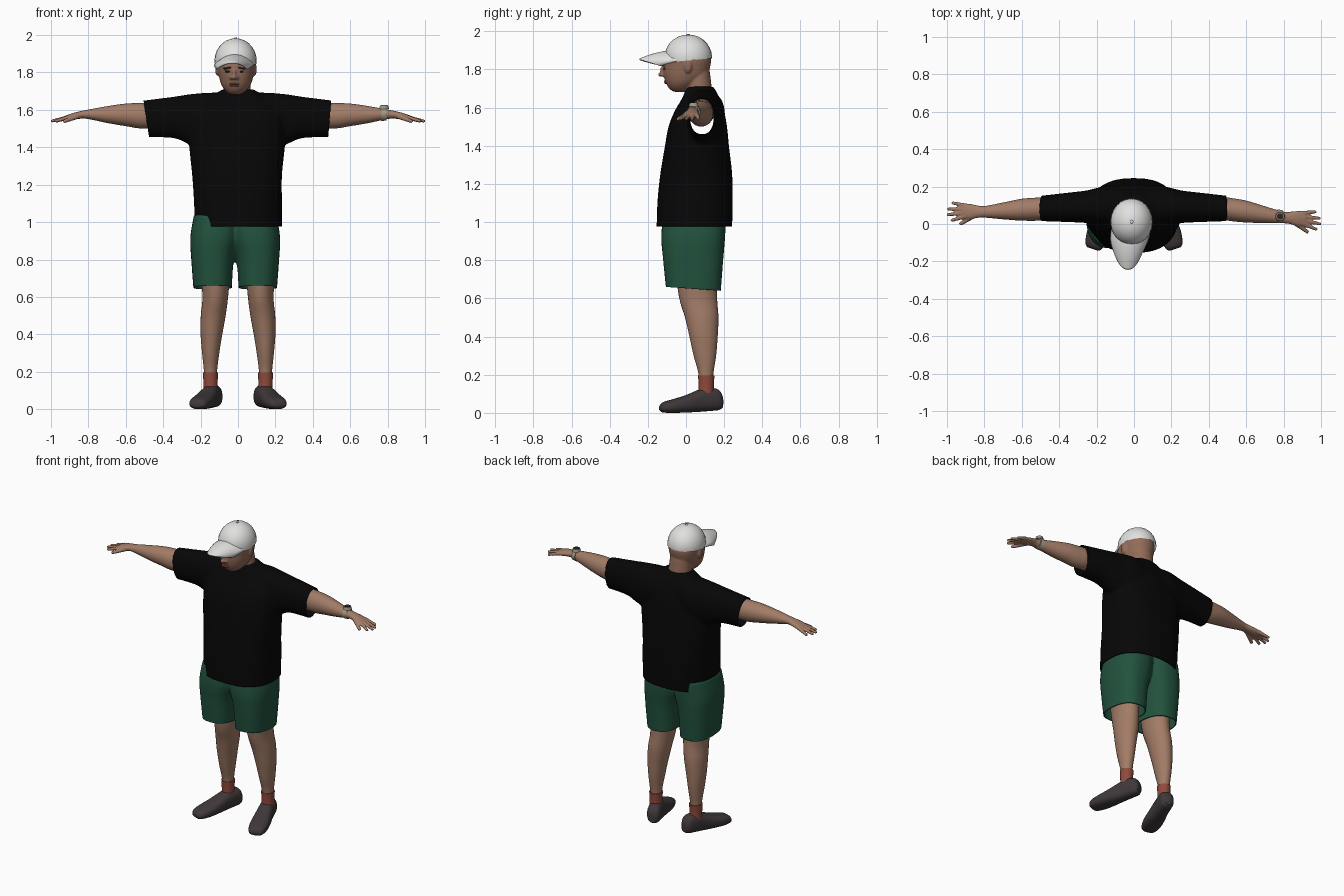
import bpy, bmesh
from math import sin, cos, pi, copysign, radians
from mathutils import Matrix, Vector

if "Cube" in bpy.data.objects:
    bpy.data.objects.remove(bpy.data.objects["Cube"])


def material(name, r, g, b):
    m = bpy.data.materials.new(name)
    m.use_nodes = True
    m.diffuse_color = (r, g, b, 1)
    bsdf = m.node_tree.nodes["Principled BSDF"]
    bsdf.inputs["Base Color"].default_value = (r, g, b, 1)
    bsdf.inputs["Roughness"].default_value = 0.8
    return m


SKIN = material("skin", 0.36, 0.2, 0.135)
FACE = material("face skin", 0.29, 0.15, 0.1)
BLACK = material("shirt black", 0.002, 0.002, 0.002)
GREEN = material("shorts green", 0.016, 0.085, 0.048)
RED = material("sock red", 0.28, 0.07, 0.045)
GREY = material("shoe grey", 0.05, 0.04, 0.042)
WHITE = material("cap white", 0.75, 0.75, 0.74)
METAL = material("watch metal", 0.36, 0.32, 0.25)
DARK = material("brow dark", 0.03, 0.018, 0.013)
LIPS = material("lips", 0.24, 0.1, 0.075)

ORDER = {"x": (2, 0, 1), "y": (0, 2, 1), "z": (0, 1, 2)}


def loft(bm, axis, rows, power=1.0, sides=32, steps=5):
    """Closed tube through rows of (position, min a, max a, min b, max b)."""
    rows = [Vector(r) for r in rows]
    smooth = []
    for i in range(len(rows) - 1):
        p0, p1, p2, p3 = rows[max(i - 1, 0)], rows[i], rows[i + 1], rows[min(i + 2, len(rows) - 1)]
        for k in range(steps):
            t = k / steps
            smooth.append(p1 + (p2 - p0) * (t / 2) + (p0 * 2 - p1 * 5 + p2 * 4 - p3) * (t * t / 2)
                          + (p1 * 3 - p0 - p2 * 3 + p3) * (t ** 3 / 2))
    smooth.append(rows[-1])
    rings = []
    for pos, a0, a1, b0, b1 in smooth:
        ring = []
        for k in range(sides):
            c, s = cos(2 * pi * k / sides), sin(2 * pi * k / sides)
            a = (a0 + a1) / 2 + (a1 - a0) / 2 * copysign(abs(c) ** power, c)
            b = (b0 + b1) / 2 + (b1 - b0) / 2 * copysign(abs(s) ** power, s)
            ring.append(bm.verts.new([(a, b, pos)[j] for j in ORDER[axis]]))
        rings.append(ring)
    for r, q in zip(rings, rings[1:]):
        for k in range(sides):
            n = (k + 1) % sides
            bm.faces.new((r[k], r[n], q[n], q[k]))
    bm.faces.new(rings[0])
    bm.faces.new(rings[-1])


def ball(bm, centre, size, turn=0):
    m = Matrix.Translation(centre) @ Matrix.Rotation(turn, 4, "Y") @ Matrix.Diagonal((*size, 1))
    bmesh.ops.create_uvsphere(bm, u_segments=24, v_segments=14, radius=1, matrix=m)


def finger(bm, start, end, r):
    """Tapered capsule of overlapping balls."""
    a, b = Vector(start), Vector(end)
    for k in range(9):
        q = r * (1 - 0.035 * k)
        ball(bm, a.lerp(b, k / 8), (q, q, q))


def cut(bm, point, normal):
    bmesh.ops.bisect_plane(bm, geom=bm.verts[:] + bm.edges[:] + bm.faces[:],
                           plane_co=point, plane_no=normal, clear_outer=True)


def finish(name, bm, mat, voxel=0, soften=4, cuts=(), thick=0):
    """Fuse overlapping forms, trim openings and give cloth a thickness."""
    bmesh.ops.recalc_face_normals(bm, faces=bm.faces[:])
    me = bpy.data.meshes.new(name)
    bm.to_mesh(me)
    bm.free()
    ob = bpy.data.objects.new(name, me)
    bpy.context.collection.objects.link(ob)
    if voxel:
        rm = ob.modifiers.new("fuse", "REMESH")
        rm.mode, rm.voxel_size = "VOXEL", voxel
        sm = ob.modifiers.new("soften", "SMOOTH")
        sm.factor, sm.iterations = 0.5, soften
        bpy.context.view_layer.update()
        ob.data = bpy.data.meshes.new_from_object(
            ob.evaluated_get(bpy.context.evaluated_depsgraph_get()))
        ob.modifiers.clear()
    if cuts:
        b2 = bmesh.new()
        b2.from_mesh(ob.data)
        for point, normal in cuts:
            cut(b2, point, normal)
        b2.to_mesh(ob.data)
        b2.free()
    if thick:
        so = ob.modifiers.new("cloth", "SOLIDIFY")
        so.thickness, so.offset = thick, -1
    ob.data.materials.clear()
    ob.data.materials.append(mat)
    for p in ob.data.polygons:
        p.use_smooth = True
    bpy.context.view_layer.objects.active = ob
    bpy.ops.object.select_all(action="DESELECT")
    ob.select_set(True)
    bpy.ops.object.shade_smooth_by_angle(angle=radians(50))
    return ob


# Shirt: torso and sleeves fused, then opened at hem and cuffs
bm = bmesh.new()
loft(bm, "z", [(.93, -.23, .235, -.155, .24), (1.1, -.235, .235, -.15, .245), (1.25, -.245, .235, -.135, .242),
               (1.4, -.26, .25, -.11, .225), (1.5, -.26, .25, -.092, .215), (1.58, -.24, .24, -.06, .2),
               (1.65, -.165, .165, -.02, .175), (1.71, -.085, .085, .005, .145)], .82, 48)
sleeve = [(0, 0, .18, 1.45, 1.685), (.13, -.01, .205, 1.42, 1.693), (.25, .005, .18, 1.415, 1.685),
          (.35, .01, .168, 1.45, 1.67), (.55, .017, .145, 1.452, 1.645)]
for s in (1, -1):
    loft(bm, "x", [(s * r[0], *r[1:]) for r in sleeve], .9)
finish("shirt", bm, BLACK, .011, 6, [((0, 0, .977), (0, 0, -1)), ((.49, 0, 1.55), (1, 0, -.08)),
                                     ((-.49, 0, 1.55), (-1, 0, -.15))], .006)

# Shorts: two wide legs merging at the hips
bm = bmesh.new()
for s in (1, -1):
    loft(bm, "z", [(z, *sorted((s * a - .015, s * b - .015)), c, d) for z, a, b, c, d in (
        (.6, .02, .22, -.1, .18), (.8, .008, .235, -.12, .195), (.92, -.02, .24, -.13, .205),
        (1.04, -.02, .22, -.12, .21))], .82)
finish("shorts", bm, GREEN, .009, 5, [((0, .04, .65), (0, -.07, -1))], .006)

# Legs, socks and shoes
for s, side in ((1, "left"), (-1, "right")):
    bm = bmesh.new()
    loft(bm, "z", [(z, *sorted((s * a, s * b)), c, d) for z, a, b, c, d in (
        (.1, .112, .178, .068, .14), (.2, .112, .182, .066, .143), (.3, .1, .192, .04, .158),
        (.4, .084, .2, .018, .166), (.5, .066, .199, -.005, .17), (.6, .053, .19, -.035, .163),
        (.75, .04, .2, -.055, .16), (.9, .03, .2, -.06, .15))])
    finish(side + "_leg", bm, SKIN)
    bm = bmesh.new()
    loft(bm, "z", [(z, s * .147 - w, s * .147 + w, .104 - w, .104 + w * 1.1)
                   for z, w in ((.06, .038), (.14, .038), (.195, .041))])
    finish(side + "_sock", bm, RED)
    bm = bmesh.new()
    loft(bm, "y", [(-.172, -.03, .03, .012, .035), (-.155, -.047, .047, .002, .056), (-.1, -.058, .058, 0, .072),
                   (-.03, -.056, .056, .002, .093), (.05, -.048, .048, .006, .125), (.1, -.046, .046, .01, .132),
                   (.145, -.041, .041, .014, .122), (.166, -.025, .025, .025, .09)], .8)
    bmesh.ops.transform(bm, verts=bm.verts[:], matrix=Matrix.Translation((s * .167, .03, 0))
                        @ Matrix.Rotation(s * radians(18), 4, "Z"))
    finish(side + "_shoe", bm, GREY)

# Arms with palms, spread fingers and thumbs
for s, side in ((1, "left"), (-1, "right")):
    bm = bmesh.new()
    loft(bm, "x", [(.3, .03, .15, 1.51, 1.645), (.5, .018, .142, 1.5, 1.638), (.6, .018, .135, 1.513, 1.634),
                   (.7, .025, .115, 1.53, 1.62), (.8, .034, .096, 1.551, 1.602), (.84, .032, .1, 1.553, 1.594),
                   (.88, .024, .108, 1.548, 1.584), (.92, .035, .108, 1.546, 1.57)])
    for y0, x1, y1 in ((.042, .972, .02), (.06, .993, .05), (.08, .99, .08), (.098, .967, .112)):
        finger(bm, (.9, y0, 1.562), (x1, y1, 1.541), .0125)
    finger(bm, (.855, .045, 1.567), (.925, .002, 1.54), .0145)
    for v in bm.verts:
        if s > 0:
            v.co.y -= .1 * max(0, v.co.x - .5)
        v.co.x *= s
    finish(side + "_arm", bm, SKIN, .005, 2)

# Wristwatch
bm = bmesh.new()
loft(bm, "x", [(.768, .004, .078, 1.541, 1.613), (.794, .005, .074, 1.543, 1.61)])
bmesh.ops.create_cone(bm, cap_ends=True, segments=24, radius1=.026, radius2=.022, depth=.018,
                      matrix=Matrix.Translation((.781, .04, 1.614)))
finish("watch", bm, METAL)
bm = bmesh.new()
bmesh.ops.create_cone(bm, cap_ends=True, segments=24, radius1=.017, radius2=.017, depth=.004,
                      matrix=Matrix.Translation((.781, .04, 1.624)))
finish("watch_dial", bm, DARK)

# Head, neck, nose and ears
bm = bmesh.new()
loft(bm, "z", [(1.683, -.045, .015, -.065, .0), (1.7, -.065, .04, -.088, .03), (1.73, -.087, .065, -.106, .07),
               (1.77, -.1, .08, -.117, .11), (1.81, -.108, .086, -.12, .126), (1.86, -.11, .09, -.116, .13),
               (1.92, -.09, .07, -.08, .1)], .95)
loft(bm, "z", [(1.58, -.085, .085, .0, .15), (1.68, -.078, .072, -.002, .138), (1.79, -.078, .06, 0, .125)])
ball(bm, (-.021, -.122, 1.792), (.011, .014, .028))
ball(bm, (-.021, -.13, 1.774), (.014, .017, .012))
for s in (1, -1):
    ball(bm, (-.021 + s * .014, -.12, 1.771), (.011, .012, .009))
    ball(bm, (-.011 + s * .1, .01, 1.818), (.011, .021, .036))
    ball(bm, (-.02 + s * .036, -.108, 1.822), (.026, .012, .009))
finish("head", bm, FACE, .006, 3)

# Eyes, brows and lips
for s, side in ((1, "left"), (-1, "right")):
    bm = bmesh.new()
    ball(bm, (-.02 + s * .036, -.112, 1.804), (.013, .006, .005))
    finish(side + "_eye", bm, DARK)
    bm = bmesh.new()
    ball(bm, (-.02 + s * .038, -.116, 1.824), (.022, .007, .004), s * .12)
    finish(side + "_brow", bm, DARK)
bm = bmesh.new()
for z in (1.739, 1.73):
    ball(bm, (-.02, -.104, z), (.027, .011, .0055))
finish("lips", bm, LIPS)

# Cap: dome, button and curved brim
bm = bmesh.new()
ball(bm, (-.013, .012, 1.862), (.113, .125, .121))
cut(bm, (0, .0, 1.846), (0, .09, -1))
ball(bm, (-.013, .012, 1.983), (.009, .009, .004))
finish("cap_dome", bm, WHITE)
bm = bmesh.new()
N = 16
grid = []
for j in range(N + 1):
    v = j / N
    row = []
    for i in range(N + 1):
        u = 2 * i / N - 1
        y = -.03 - .07 * (1 - u * u) - v * (.1 + .045 * (1 - abs(u) ** 3))
        row.append(bm.verts.new((-.016 - .016 * v + u * (.106 - .022 * v ** 3), y,
                                 1.897 - .05 * u * u - .04 * v ** 1.5 + .01 * v * u * u)))
    grid.append(row)
for j in range(N):
    for i in range(N):
        bm.faces.new((grid[j][i], grid[j][i + 1], grid[j + 1][i + 1], grid[j + 1][i]))
finish("cap_brim", bm, WHITE, thick=.009)
